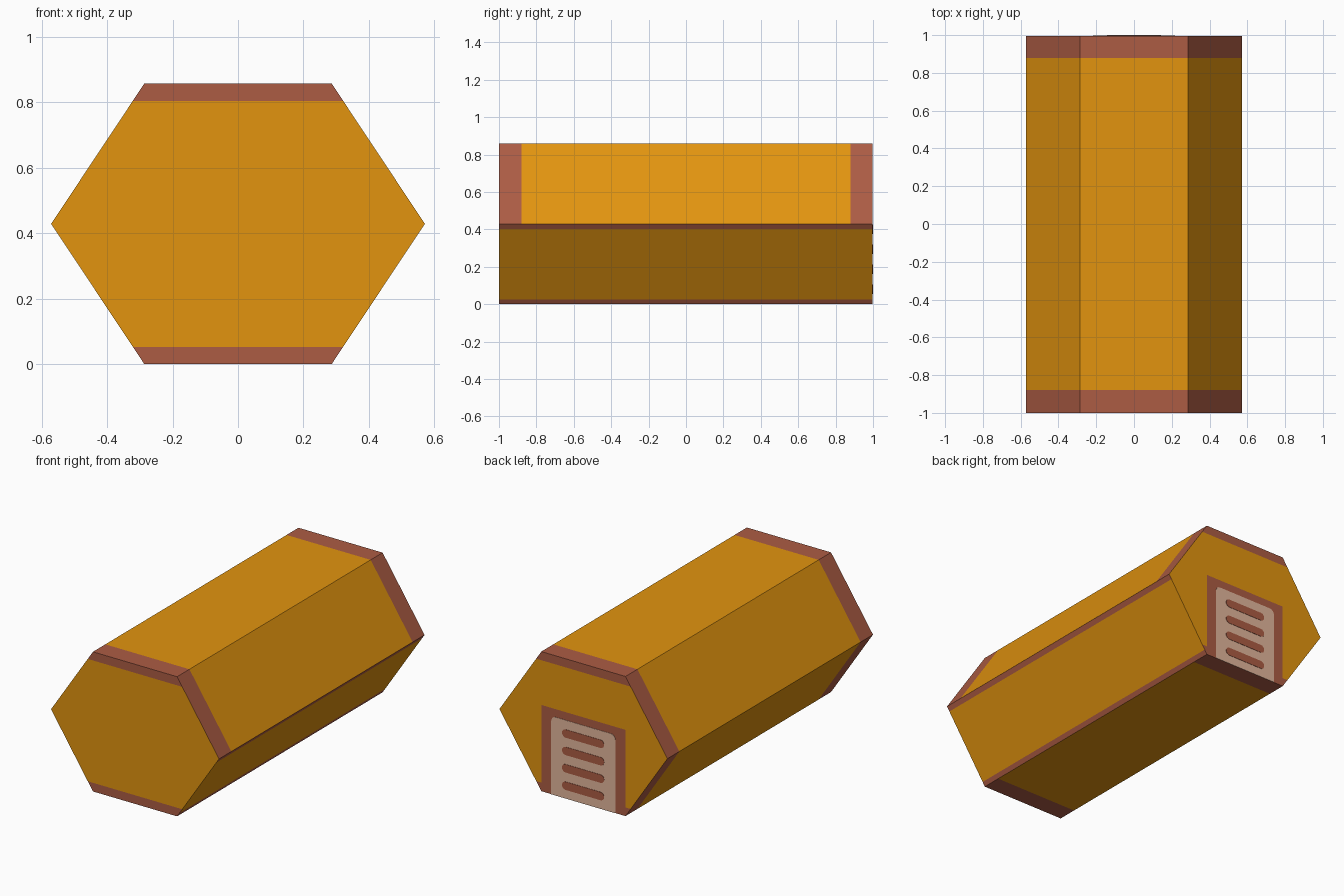
import bpy, bmesh, math
from mathutils import Vector

if "Cube" in bpy.data.objects:
    bpy.data.objects.remove(bpy.data.objects["Cube"])

W, C, H = 0.571, 0.286, 0.858      # half width, half top width, height
FRONT, BACK = -1.0, 0.996          # vent plates fill up to y = 1


def srgb(r, g, b):
    lin = lambda c: c / 12.92 if c <= 0.04045 else ((c + 0.055) / 1.055) ** 2.4
    return (*(lin(v / 255) for v in (r, g, b)), 1.0)


def material(name, rgb):
    m = bpy.data.materials.new(name)
    m.diffuse_color = srgb(*rgb)
    m.use_nodes = True
    m.node_tree.nodes["Principled BSDF"].inputs["Base Color"].default_value = m.diffuse_color
    return m


amber = material("amber", (226, 148, 15))
rust = material("rust", (172, 92, 68))
tan = material("tan", (227, 183, 156))


def add_object(name, bm, mats):
    bmesh.ops.recalc_face_normals(bm, faces=bm.faces)
    me = bpy.data.meshes.new(name)
    bm.to_mesh(me)
    bm.free()
    for m in mats:
        me.materials.append(m)
    ob = bpy.data.objects.new(name, me)
    bpy.context.collection.objects.link(ob)
    return ob


def extrude_profile(points, y0, y1):
    """Solid from an (x, z) outline pulled along y."""
    bm = bmesh.new()
    face = bm.faces.new([bm.verts.new((x, y0, z)) for x, z in points])
    res = bmesh.ops.extrude_face_region(bm, geom=[face])
    verts = [g for g in res["geom"] if isinstance(g, bmesh.types.BMVert)]
    bmesh.ops.translate(bm, verts=verts, vec=(0, y1 - y0, 0))
    bmesh.ops.recalc_face_normals(bm, faces=bm.faces)
    bm.normal_update()
    return bm


def cut(bm, rule, axis, value):
    """Split the faces that follow the rule along one axis plane."""
    bm.normal_update()
    faces = [f for f in bm.faces if rule(f.normal)]
    edges = {e for f in faces for e in f.edges}
    verts = {v for f in faces for v in f.verts}
    no = Vector((0, 0, 0))
    no[axis] = 1
    bmesh.ops.bisect_plane(bm, geom=faces + list(edges) + list(verts),
                           dist=1e-5, plane_co=no * value, plane_no=no)


# Hexagonal body with painted borders
END, EDGE, LOW, HIGH = 0.88, 0.053, 0.025, 0.402
VENT_TOP = 0.53
bm = extrude_profile([(-C, 0), (C, 0), (W, H / 2), (C, H), (-C, H), (-W, H / 2)],
                     FRONT, BACK)
is_end = lambda n: abs(n.y) > 0.9
is_back = lambda n: n.y > 0.9
is_low_right = lambda n: n.x > 0.3 and n.z < -0.3
is_banded_side = lambda n: not is_end(n) and not is_low_right(n)

for s in (-1, 1):
    cut(bm, is_banded_side, 1, s * END)
    cut(bm, is_back, 0, s * C)
for z in (EDGE, H - EDGE):
    cut(bm, is_end, 2, z)
for z in (LOW, HIGH):
    cut(bm, is_low_right, 2, z)
cut(bm, is_back, 2, VENT_TOP)

bm.normal_update()
for f in bm.faces:
    n, c = f.normal, f.calc_center_median()
    if is_end(n):
        red = c.z < EDGE or c.z > H - EDGE
        red = red or (is_back(n) and abs(c.x) < C - 0.01 and c.z < VENT_TOP)
    elif is_low_right(n):
        red = c.z < LOW or c.z > HIGH
    else:
        red = abs(c.y) > END
    f.material_index = int(red)
add_object("hexagonal_body", bm, [amber, rust])


def rounded(x, z0, z1, r, round_bottom):
    """Outline of a rectangle with rounded top, optionally bottom, corners."""
    pts = [] if round_bottom else [(-x, z0), (x, z0)]
    corners = [(x - r, z1 - r, 0), (-x + r, z1 - r, 90)]
    if round_bottom:
        corners += [(-x + r, z0 + r, 180), (x - r, z0 + r, 270)]
    for cx, cz, a0 in corners:
        for i in range(5):
            a = math.radians(a0 + 22.5 * i)
            pts.append((cx + r * math.cos(a), cz + r * math.sin(a)))
    return pts


# Vent plate and its four slots on the back
add_object("vent_plate", extrude_profile(rounded(0.218, 0.0, 0.481, 0.03, False),
                                         BACK, 0.998), [tan])
for i in range(4):
    z = 0.079 + 0.107 * i
    add_object(f"vent_slot_{i + 1}",
               extrude_profile(rounded(0.143, z - 0.025, z + 0.025, 0.0245, True),
                               BACK, 1.0), [rust])
